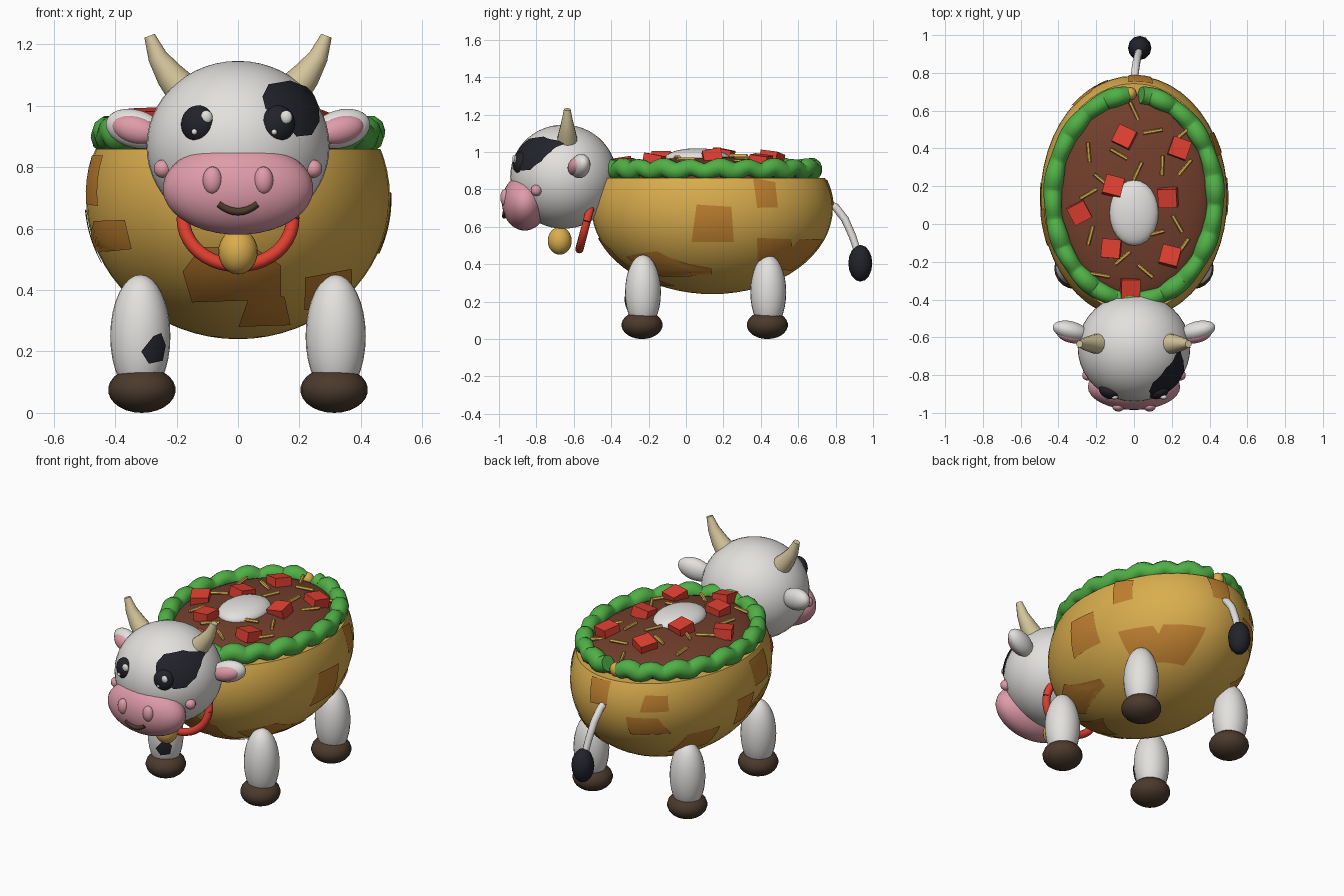
import bpy, bmesh, math, random
from mathutils import Vector, Matrix, Euler

if "Cube" in bpy.data.objects:
    bpy.data.objects.remove(bpy.data.objects["Cube"])

random.seed(4)


def mat(name, r, g, b):
    m = bpy.data.materials.new(name)
    m.diffuse_color = (r, g, b, 1)
    m.use_nodes = True
    m.node_tree.nodes["Principled BSDF"].inputs["Base Color"].default_value = m.diffuse_color
    return m


WHITE = mat("white", .77, .75, .73)
BLACK = mat("black", .016, .017, .024)
PINK = mat("pink", .74, .33, .40)
HORN = mat("horn_beige", .66, .56, .33)
GOLD = mat("golden_shell", .70, .42, .075)
TOAST = mat("toasted_orange", .53, .22, .03)
FILLING = mat("filling_brown", .17, .05, .025)
RED = mat("red", .74, .05, .03)
GREEN = mat("green", .08, .43, .06)
HOOF = mat("hoof_brown", .07, .042, .026)


def finish(name, bm, material, angle=40):
    bmesh.ops.recalc_face_normals(bm, faces=bm.faces)
    me = bpy.data.meshes.new(name)
    bm.to_mesh(me)
    bm.free()
    me.materials.append(material)
    ob = bpy.data.objects.new(name, me)
    bpy.context.collection.objects.link(ob)
    bpy.ops.object.select_all(action='DESELECT')
    ob.select_set(True)
    bpy.context.view_layer.objects.active = ob
    if angle:
        bpy.ops.object.shade_smooth_by_angle(angle=math.radians(angle))
    return ob


def ellipsoid(name, loc, rad, material, rot=(0, 0, 0), seg=24, cut=None):
    """Ellipsoid, optionally cut flat at a height."""
    bm = bmesh.new()
    m = Matrix.LocRotScale(Vector(loc), Euler(rot), Vector(rad))
    bmesh.ops.create_uvsphere(bm, u_segments=seg, v_segments=seg * 2 // 3, radius=1, matrix=m)
    if cut is not None:
        bmesh.ops.bisect_plane(bm, geom=bm.verts[:] + bm.edges[:] + bm.faces[:],
                               plane_co=(0, 0, cut), plane_no=(0, 0, 1), clear_outer=True)
        bmesh.ops.holes_fill(bm, edges=[e for e in bm.edges if e.is_boundary], sides=0)
    return finish(name, bm, material)


def tube(name, pts, radii, material, ref=(0, 0, 1), sides=10):
    """Tapered round tube along a list of points."""
    bm = bmesh.new()
    pts, ref, rings = [Vector(p) for p in pts], Vector(ref), []
    for i, p in enumerate(pts):
        t = (pts[min(i + 1, len(pts) - 1)] - pts[max(i - 1, 0)]).normalized()
        n = t.cross(ref).normalized()
        b = n.cross(t)
        ring = [2 * math.pi * k / sides for k in range(sides)]
        rings.append([bm.verts.new(p + radii[i] * (math.cos(a) * n + math.sin(a) * b)) for a in ring])
    for r, s in zip(rings, rings[1:]):
        for k in range(sides):
            bm.faces.new((r[k], r[(k + 1) % sides], s[(k + 1) % sides], s[k]))
    bm.faces.new(rings[0])
    bm.faces.new(rings[-1])
    return finish(name, bm, material, 50)


def patch(name, outline, axis, sign, loc, rad, material, lift=.005, rings=6):
    """Thin spot lying on an ellipsoid; the outline is given along one axis (0 = x, 1 = y)."""
    bm = bmesh.new()
    other = 1 - axis
    rad = [r + lift for r in rad]

    def on_surface(u, z):
        q = Vector((0, 0, 0))
        q[other], q[2] = (u - loc[other]) / rad[other], (z - loc[2]) / rad[2]
        q[axis] = sign * math.sqrt(max(0, 1 - q.length_squared))
        if q.length > 1:
            q.normalize()
        return bm.verts.new([loc[i] + q[i] * rad[i] for i in range(3)])

    edge = []
    for (a, b), (c, d) in zip(outline, outline[1:] + outline[:1]):
        edge += [(a + (c - a) * k / 4, b + (d - b) * k / 4) for k in range(4)]
    cu, cz = (sum(p[i] for p in outline) / len(outline) for i in (0, 1))
    centre, prev = on_surface(cu, cz), None
    for r in range(1, rings + 1):
        f = r / rings
        ring = [on_surface(cu + (u - cu) * f, cz + (z - cz) * f) for u, z in edge]
        for k in range(len(ring)):
            j = (k + 1) % len(ring)
            bm.faces.new((prev[k], prev[j], ring[j], ring[k]) if prev else (centre, ring[k], ring[j]))
        prev = ring
    ob = finish(name, bm, material)
    # outward facing
    me = ob.data
    if sum(p.normal[axis] * sign for p in me.polygons) < 0:
        me.flip_normals()


# Taco shell body with toasted spots
BODY, BODY_R = (0, .14, .70), (.495, .645, .46)
ellipsoid("shell_body", BODY, BODY_R, GOLD, seg=48, cut=.86)
SPOTS = [  # axis, sign, centre u, centre z, width, height
    (0, 1, .15, .62, .22, .18), (0, 1, .43, .78, .12, .14), (0, 1, .47, .47, .20, .12),
    (1, 1, .20, .46, .20, .17), (1, 1, .02, .78, .13, .13), (1, 1, -.27, .76, .12, .10),
    (1, 1, -.22, .62, .17, .12), (0, -1, .42, .47, .20, .12), (0, -1, .14, .58, .14, .16),
    (0, -1, -.02, .75, .18, .15), (1, -1, -.42, .57, .11, .09), (1, -1, .30, .40, .15, .11),
    (1, -1, .09, .34, .14, .10)]
for ax, sg, u, z, w, h in SPOTS:
    quad = [(u + sx * w / 2 + random.uniform(-.02, .02), z + sz * h / 2 + random.uniform(-.015, .015))
            for sx, sz in ((-1, -1), (1, -1), (1, 1), (-1, 1))]
    patch("toasted_spot", quad, ax, sg, BODY, BODY_R, TOAST)
patch("toasted_spot", [(-.18, .46), (-.15, .36), (.14, .37), (.14, .48), (.05, .54), (-.12, .54)],
      1, -1, BODY, BODY_R, TOAST)

# Filling, cream and lettuce rim
ellipsoid("filling", (0, .14, .87), (.41, .55, .105), FILLING, seg=32)
ellipsoid("sour_cream", (0, .06, .965), (.13, .175, .055), WHITE)
N = 150
path, thick = [], []
for i in range(N + 1):
    a = math.radians(95 + 350 * i / N)
    wave = math.sin(a * 22)
    path.append((.43 * math.cos(a), .14 + .545 * math.sin(a), .907 + .012 * wave))
    thick.append(.048 + .004 * math.sin(a * 11))
tube("lettuce", path, thick, GREEN)
ellipsoid("cheese_lump", (-.02, .69, .90), (.035, .035, .04), GOLD, seg=12)


def dome(x, y):
    return .87 + .105 * math.sqrt(max(0, 1 - (x / .41) ** 2 - ((y - .14) / .55) ** 2))


# Tomato cubes
for x, y in ((-.05, .46), (.24, .40), (-.11, .20), (.18, .14), (-.29, .06), (-.12, -.13),
             (.19, -.17), (-.02, -.34)):
    bm = bmesh.new()
    rot = Euler((random.uniform(-.2, .2), random.uniform(-.2, .2), random.uniform(-.5, .5)))
    bmesh.ops.create_cube(bm, size=1, matrix=Matrix.LocRotScale(
        Vector((x, y, dome(x, y) + .015)), rot, Vector((.10, .10, .06))))
    finish("tomato_cube", bm, RED, 0)

# Cheese shreds
for x, y, deg in ((-.24, .38, 95), (.10, .49, 10), (.26, .48, 40), (-.08, .37, 150), (.15, .31, 88),
                  (.02, .28, 65), (.27, .30, 50), (-.17, .23, 140), (-.24, .16, 30), (.23, .0, 120),
                  (.26, -.12, 55), (-.06, -.18, 40), (-.18, -.27, 170), (.06, -.25, 140),
                  (.11, -.05, 15), (0, .60, 115), (-.23, -.06, 75)):
    d = Vector((math.cos(math.radians(deg)), math.sin(math.radians(deg)), 0)) * .052
    c = Vector((x, y, dome(x, y) + .008))
    tube("cheese_shred", [c - d, c + d], [.010, .010], GOLD, sides=6)

# Head, muzzle and face
HEAD, HEAD_R = (0, -.655, .868), (.298, .285, .278)
ellipsoid("head", HEAD, HEAD_R, WHITE, seg=40)
patch("head_spot", [(.08, 1.03), (.10, 1.07), (.17, 1.082), (.24, 1.055), (.262, 1.0), (.266, .95),
                    (.24, .905), (.19, .90), (.15, .95), (.09, .99)], 1, -1, HEAD, HEAD_R, BLACK, .008)
ellipsoid("muzzle", (0, -.862, .73), (.245, .122, .15), PINK, seg=32)
tube("mouth", [(.062 * k / 4, -.972 + .001 * k * k / 4, .655 + .0016 * k * k) for k in range(-4, 5)],
     [.012] * 9, HOOF, sides=8)
for s in (-1, 1):
    ellipsoid("nostril", (s * .083, -.967, .757), (.032, .026, .045), PINK, seg=16)
    ellipsoid("cheek", (s * .245, -.80, .795), (.03, .03, .03), PINK, seg=14)
    ellipsoid("eye", (s * .13, -.885, .94), (.057, .04, .061), BLACK, rot=(0, 0, s * .35))
    ellipsoid("eye_glint_large", (s * .13 + .027, -.917, .963), (.02, .012, .022), WHITE, seg=12)
    ellipsoid("eye_glint_small", (s * .13 - .012, -.920, .915), (.010, .009, .010), WHITE, seg=10)
    # Ears and horns
    ellipsoid("ear", (s * .335, -.565, .925), (.10, .05, .062), WHITE, rot=(0, -s * .25, s * .25))
    ellipsoid("inner_ear", (s * .335, -.592, .922), (.078, .037, .045), PINK, rot=(0, -s * .25, s * .25))
    tube("horn", [(s * .17, -.635, 1.04), (s * .222, -.635, 1.10), (s * .262, -.635, 1.16),
                  (s * .288, -.635, 1.228)], [.06, .047, .032, .018], HORN, ref=(0, 1, 0), sides=14)
    # Legs and hooves
    for where, y in (("front", -.23), ("back", .44)):
        ellipsoid(where + "_leg", (s * .318, y, .25), (.098, .096, .20), WHITE)
        ellipsoid(where + "_hoof", (s * .313, y - .005, .075), (.11, .11, .075), HOOF, seg=20, cut=.137)
patch("leg_spot", [(-.315, .20), (-.29, .16), (-.245, .17), (-.235, .22), (-.25, .26), (-.275, .25)],
      1, -1, (-.318, -.23, .25), (.098, .096, .20), BLACK)

# Collar and bell
loop = [2 * math.pi * k / 40 for k in range(41)]
tube("collar", [(.178 * math.cos(a), -.53 + .04 * math.sin(a), .63 + .15 * math.sin(a)) for a in loop],
     [.022] * 41, RED, ref=(0, 1, 0))
ellipsoid("bell", (0, -.675, .525), (.064, .064, .074), GOLD)

# Tail
tube("tail", [(0, .75, .73), (.005, .80, .705), (.012, .85, .64), (.02, .89, .55), (.028, .92, .46)],
     [.02, .021, .021, .02, .019], WHITE, ref=(1, 0, 0))
ellipsoid("tail_tuft", (.03, .932, .405), (.062, .064, .098), BLACK, seg=12)
